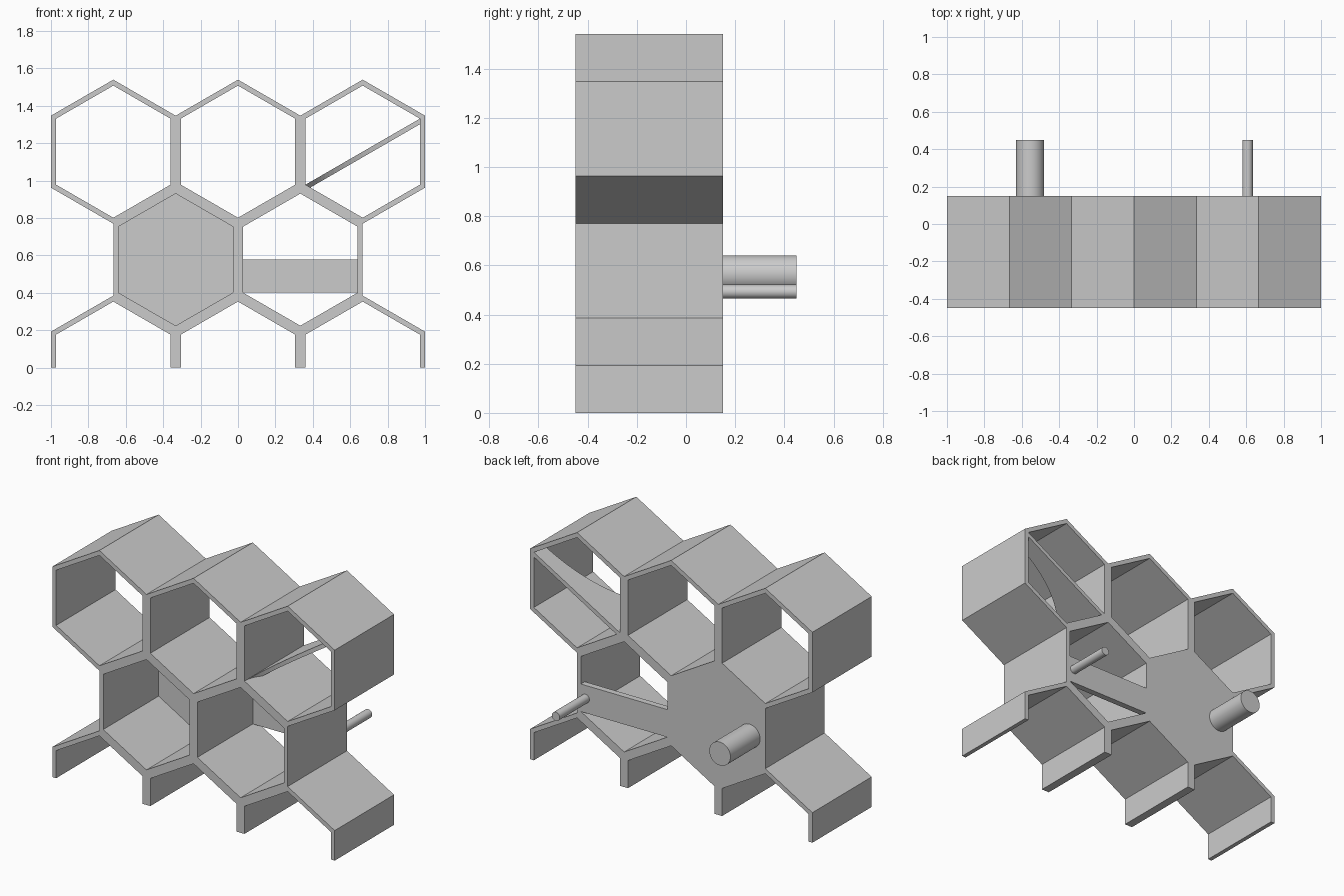
import bpy
import bmesh
from math import sin, cos, pi, radians, sqrt
from mathutils import Vector

cube = bpy.data.objects.get("Cube")
if cube:
    bpy.data.objects.remove(cube)

HALF = 1 / 3                      # half width of one cell
R = HALF / cos(radians(30))       # outer corner radius
WALL = 0.0275
R_IN = (HALF - WALL) / cos(radians(30))
FRONT, BACK = -0.45, 0.15

grey = bpy.data.materials.new("plain_grey")
grey.use_nodes = True
grey.diffuse_color = (0.6, 0.6, 0.6, 1)
grey.node_tree.nodes["Principled BSDF"].inputs["Base Color"].default_value = (0.6, 0.6, 0.6, 1)


def finish(name, bm):
    bmesh.ops.recalc_face_normals(bm, faces=bm.faces)
    mesh = bpy.data.meshes.new(name)
    bm.to_mesh(mesh)
    bm.free()
    mesh.materials.append(grey)
    obj = bpy.data.objects.new(name, mesh)
    bpy.context.collection.objects.link(obj)
    return obj


def extrude(bm, direction):
    geom = bmesh.ops.extrude_face_region(bm, geom=bm.faces[:])["geom"]
    verts = [g for g in geom if isinstance(g, bmesh.types.BMVert)]
    bmesh.ops.translate(bm, verts=verts, vec=direction)


def hexagon(radius):
    return [(radius * cos(pi / 6 + i * pi / 3), radius * sin(pi / 6 + i * pi / 3)) for i in range(6)]


def arch(radius):
    # upper half of a cell, with its side walls running down to the ground
    side = radius * cos(pi / 6)
    return [(side, 0)] + hexagon(radius)[:3] + [(-side, 0)]


def cell(name, x, z, shape, closed):
    bm = bmesh.new()
    outer, inner = ([bm.verts.new((x + px, FRONT, z + pz)) for px, pz in shape(r)] for r in (R, R_IN))
    n = len(outer)
    for i in range(n if closed else n - 1):
        j = (i + 1) % n
        bm.faces.new((outer[i], outer[j], inner[j], inner[i]))
    extrude(bm, Vector((0, BACK - FRONT, 0)))
    return finish(name, bm)


def plate(name, points, direction):
    bm = bmesh.new()
    bm.faces.new([bm.verts.new(p) for p in points])
    extrude(bm, Vector(direction))
    return finish(name, bm)


def peg(name, x, z, radius):
    start, end = BACK - 0.02, 0.45
    bpy.ops.mesh.primitive_cylinder_add(vertices=48, radius=radius, depth=end - start,
                                        location=(x, (start + end) / 2, z), rotation=(pi / 2, 0, 0))
    obj = bpy.context.object
    obj.name = name
    obj.data.materials.append(grey)
    bpy.ops.object.shade_smooth_by_angle(angle=radians(30))


# Honeycomb: three upper cells, two middle cells, three open arches as feet
row = 1.5 * R
for i, x in enumerate((-2 * HALF, 0, 2 * HALF)):
    cell(f"upper_cell_{i + 1}", x, 2 * row, hexagon, True)
    cell(f"foot_arch_{i + 1}", x, 0, arch, False)
for side, x in (("left", HALF), ("right", -HALF)):
    cell(f"middle_cell_{side}", x, row, hexagon, True)

# Back panel closing one middle cell
THICK = 0.04
plate("back_panel", [(px - HALF, BACK, pz + row) for px, pz in hexagon(R_IN)], (0, -THICK, 0))

# Low rail across the back of the other middle cell
low, high = row - R_IN / 2, row
x0, x1 = WALL, 2 * HALF - WALL
plate("back_rail", [(x0, BACK, low), (x1, BACK, low), (x1, BACK, high), (x0, BACK, high)], (0, -THICK, 0))

# Diagonal shelf with a concave front edge
corners = hexagon(R_IN)
centre = Vector((2 * HALF, 0, 2 * row))
start = centre + Vector((corners[3][0], 0, corners[3][1]))
end = centre + Vector((corners[0][0], 0, corners[0][1]))
steps = 24
outline = []
for i in range(steps + 1):
    a = pi / 2 * i / steps
    p = start.lerp(end, 1 - cos(a))
    p.y = FRONT + 0.49 * sin(a)
    outline.append(p)
outline += [Vector((end.x, BACK, end.z)), Vector((start.x, BACK, start.z))]
plate("diagonal_shelf", outline, (0.0, 0, -0.03))

# Pegs sticking out of the back
peg("large_peg", -0.555, 0.565, 0.075)
peg("small_peg", 0.607, 0.493, 0.028)
